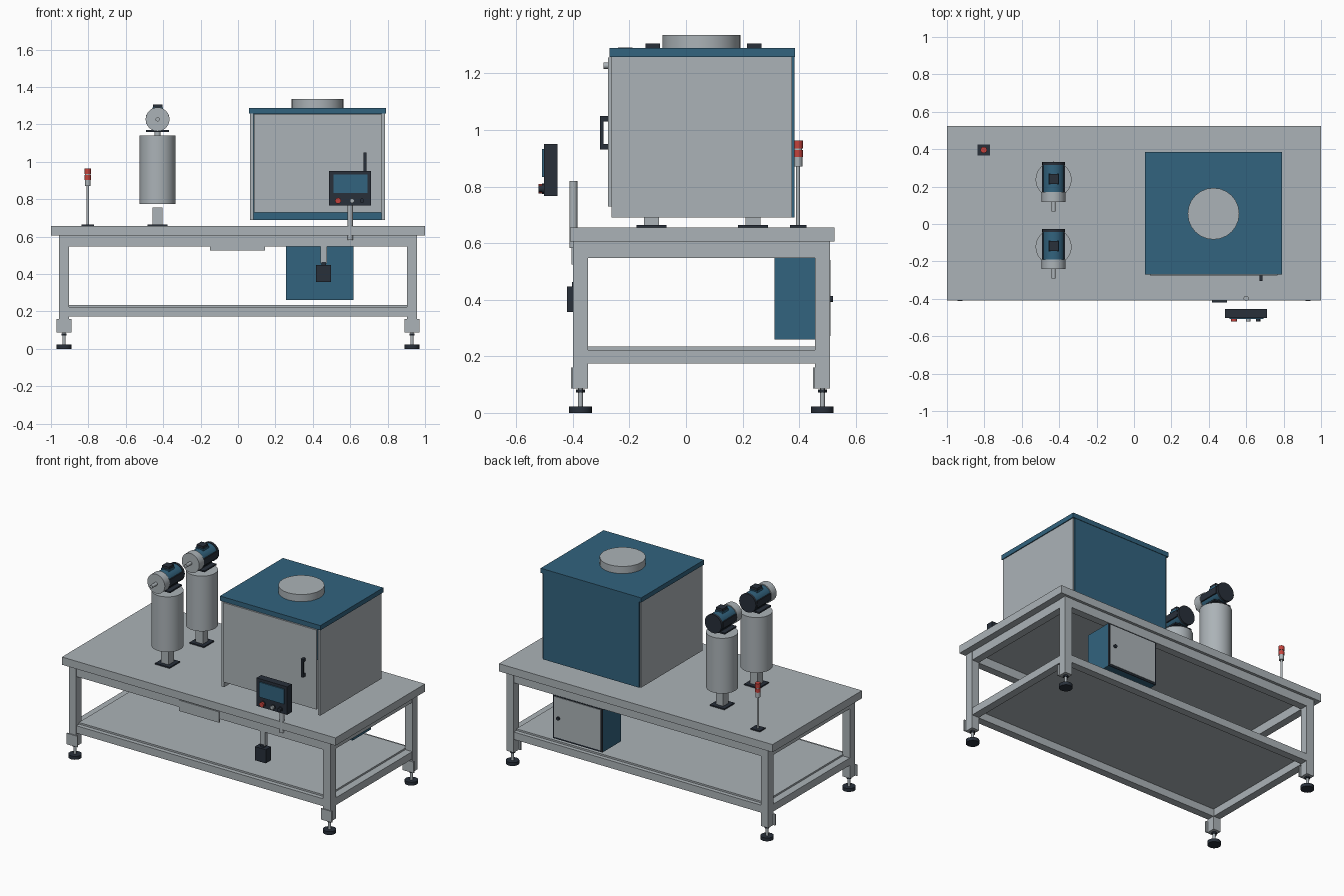
import bpy, bmesh, math
from mathutils import Matrix, Vector

if "Cube" in bpy.data.objects:
    bpy.data.objects.remove(bpy.data.objects["Cube"])


def material(name, rgb):
    m = bpy.data.materials.new(name)
    m.diffuse_color = (*rgb, 1)
    m.use_nodes = True
    m.node_tree.nodes["Principled BSDF"].inputs["Base Color"].default_value = m.diffuse_color
    return m


GREY = material("light_grey", (0.41, 0.45, 0.475))
BLUE = material("steel_blue", (0.032, 0.125, 0.21))
DARK = material("charcoal", (0.021, 0.029, 0.042))
RED = material("signal_red", (0.55, 0.055, 0.045))


def finish(name, bm, mat, smooth=False):
    mesh = bpy.data.meshes.new(name)
    bm.to_mesh(mesh)
    bm.free()
    mesh.materials.append(mat)
    ob = bpy.data.objects.new(name, mesh)
    bpy.context.collection.objects.link(ob)
    if smooth:
        bpy.ops.object.select_all(action='DESELECT')
        ob.select_set(True)
        bpy.context.view_layer.objects.active = ob
        bpy.ops.object.shade_smooth_by_angle(angle=math.radians(35))
    return ob


def box(name, xr, yr, zr, mat):
    """Box given by its extents on each axis."""
    lo, hi = Vector((xr[0], yr[0], zr[0])), Vector((xr[1], yr[1], zr[1]))
    bm = bmesh.new()
    bmesh.ops.create_cube(bm, size=1, matrix=Matrix.Translation((lo + hi) / 2)
                          @ Matrix.Diagonal((*(hi - lo), 1)))
    return finish(name, bm, mat)


def around(c, half):
    return (c - half, c + half)


def rod(name, a, b, r, mat, sides=24):
    """Cylinder running from point a to point b."""
    a, b = Vector(a), Vector(b)
    rot = (b - a).to_track_quat('Z', 'Y').to_matrix().to_4x4()
    bm = bmesh.new()
    bmesh.ops.create_cone(bm, cap_ends=True, segments=sides, radius1=r, radius2=r,
                          depth=(b - a).length,
                          matrix=Matrix.Translation((a + b) / 2) @ rot)
    return finish(name, bm, mat, True)


LEG_X, FRONT_Y, BACK_Y, H = 0.93, -0.373, 0.482, 0.027

# Table top and lower shelf
box("table_top", (-1, 1), (-0.41, 0.525), (0.605, 0.656), GREY)
box("lower_shelf", around(0, 0.905), (-0.37, 0.48), (0.223, 0.234), GREY)

# Legs with mounting plates and levelling feet
for x in (-LEG_X, LEG_X):
    for y in (FRONT_Y, BACK_Y):
        box("leg", around(x, H), around(y, H), (0.087, 0.606), GREY)
        box("leg_plate", around(x, 0.04), (y - 0.034, y - 0.026), (0.087, 0.16), GREY)
        rod("foot_pad", (x, y, 0), (x, y, 0.022), 0.04, DARK)
        rod("foot_stem", (x, y, 0.02), (x, y, 0.088), 0.009, GREY, 12)
        rod("foot_nut", (x, y, 0.072), (x, y, 0.083), 0.016, DARK, 6)

# Upper and lower rails
for zr in ((0.548, 0.606), (0.174, 0.223)):
    for y in (FRONT_Y, BACK_Y):
        box("long_rail", around(0, 0.905), around(y, 0.025), zr, GREY)
    for x in (-LEG_X, LEG_X):
        box("side_rail", around(x, 0.025), (-0.348, 0.457), zr, GREY)
box("front_plate", (-0.15, 0.145), (-0.404, -0.396), (0.525, 0.596), GREY)

# Hollow enclosure: sides, back, door, lid and round vent
for xr in ((0.065, 0.083), (0.768, 0.786)):
    box("enclosure_side", xr, (-0.264, 0.375), (0.69, 1.26), GREY)
box("enclosure_back", (0.075, 0.776), (0.373, 0.383), (0.69, 1.26), BLUE)
box("enclosure_door", (0.086, 0.766), (-0.276, -0.262), (0.73, 1.255), GREY)
box("enclosure_lid", (0.058, 0.792), (-0.271, 0.386), (1.258, 1.289), BLUE)
rod("roof_vent", (0.425, 0.055, 1.285), (0.425, 0.055, 1.336), 0.138, GREY)
box("door_handle", around(0.68, 0.008), (-0.304, -0.291), (0.93, 1.05), DARK)
for z in (0.94, 1.04):
    box("handle_mount", around(0.68, 0.008), (-0.293, -0.274), around(z, 0.01), DARK)

# Two tanks, each with a motor on top
TX = -0.43
for y in (-0.122, 0.237):
    box("tank_base", around(TX, 0.053), around(y, 0.053), (0.655, 0.664), DARK)
    box("tank_post", around(TX, 0.027), around(y, 0.027), (0.66, 0.757), GREY)
    rod("tank", (TX, y, 0.775), (TX, y, 1.14), 0.096, GREY, 40)
    rod("tank_neck", (TX, y, 1.138), (TX, y, 1.163), 0.016, GREY)
    box("motor_plate", around(TX, 0.062), around(y, 0.062), (1.16, 1.17), DARK)
    for part, y0, y1, r, mat in (("motor_shaft", -0.17, -0.118, 0.011, GREY),
                                 ("motor_flange", -0.119, -0.067, 0.064, GREY),
                                 ("motor_body", -0.067, 0.078, 0.058, BLUE),
                                 ("motor_cap", 0.078, 0.094, 0.061, DARK)):
        rod(part, (TX, y + y0, 1.227), (TX, y + y1, 1.227), r, mat)
    box("motor_saddle", around(TX, 0.03), (y - 0.055, y + 0.065), (1.168, 1.19), DARK)
    for sx in (-1, 1):
        box("motor_fin", around(TX + sx * 0.058, 0.004), (y - 0.065, y + 0.076),
            (1.205, 1.249), DARK)
    box("terminal_base", around(TX, 0.028), around(y + 0.004, 0.03), (1.27, 1.29), BLUE)
    box("terminal_box", around(TX, 0.025), around(y + 0.004, 0.026), (1.285, 1.306), DARK)

# Signal beacon
BX, BY = -0.803, 0.396
box("beacon_base", around(BX, 0.034), around(BY, 0.029), (0.655, 0.664), DARK)
rod("beacon_pole", (BX, BY, 0.66), (BX, BY, 0.875), 0.007, GREY, 12)
for part, z0, z1, r, mat in (("beacon_socket", 0.87, 0.904, 0.015, GREY),
                             ("beacon_lower_light", 0.904, 0.929, 0.017, RED),
                             ("beacon_ring", 0.929, 0.934, 0.014, GREY),
                             ("beacon_upper_light", 0.934, 0.963, 0.017, RED)):
    rod(part, (BX, BY, z0), (BX, BY, z1), r, mat)

# Operator panel and its post
rod("panel_post", (0.6, -0.398, 0.583), (0.6, -0.398, 0.82), 0.014, GREY)
box("panel_case", (0.487, 0.711), (-0.502, -0.454), (0.766, 0.951), DARK)
box("panel_screen", (0.51, 0.692), (-0.509, -0.5), (0.833, 0.932), BLUE)
for x, r, mat in ((0.535, 0.016, RED), (0.61, 0.012, GREY), (0.663, 0.012, DARK)):
    rod("panel_collar", (x, -0.5, 0.792), (x, -0.508, 0.792), r + 0.003, DARK)
    rod("panel_button", (x, -0.506, 0.792), (x, -0.521, 0.792), r, mat)

# Hanging control box
box("hanger", around(0.458, 0.018), (-0.398, -0.372), (0.455, 0.565), GREY)
box("hanger_gland", around(0.458, 0.012), (-0.402, -0.378), (0.44, 0.463), DARK)
box("hanging_box", (0.417, 0.497), (-0.42, -0.366), (0.357, 0.447), DARK)

# Electrical cabinet under the back edge
box("cabinet", (0.257, 0.618), (0.313, 0.5), (0.26, 0.548), BLUE)
box("cabinet_frame", (0.257, 0.618), (0.498, 0.506), (0.26, 0.546), DARK)
box("cabinet_door", (0.267, 0.608), (0.503, 0.51), (0.272, 0.54), GREY)
rod("cabinet_knob", (0.575, 0.508, 0.402), (0.575, 0.52, 0.402), 0.011, DARK, 12)
